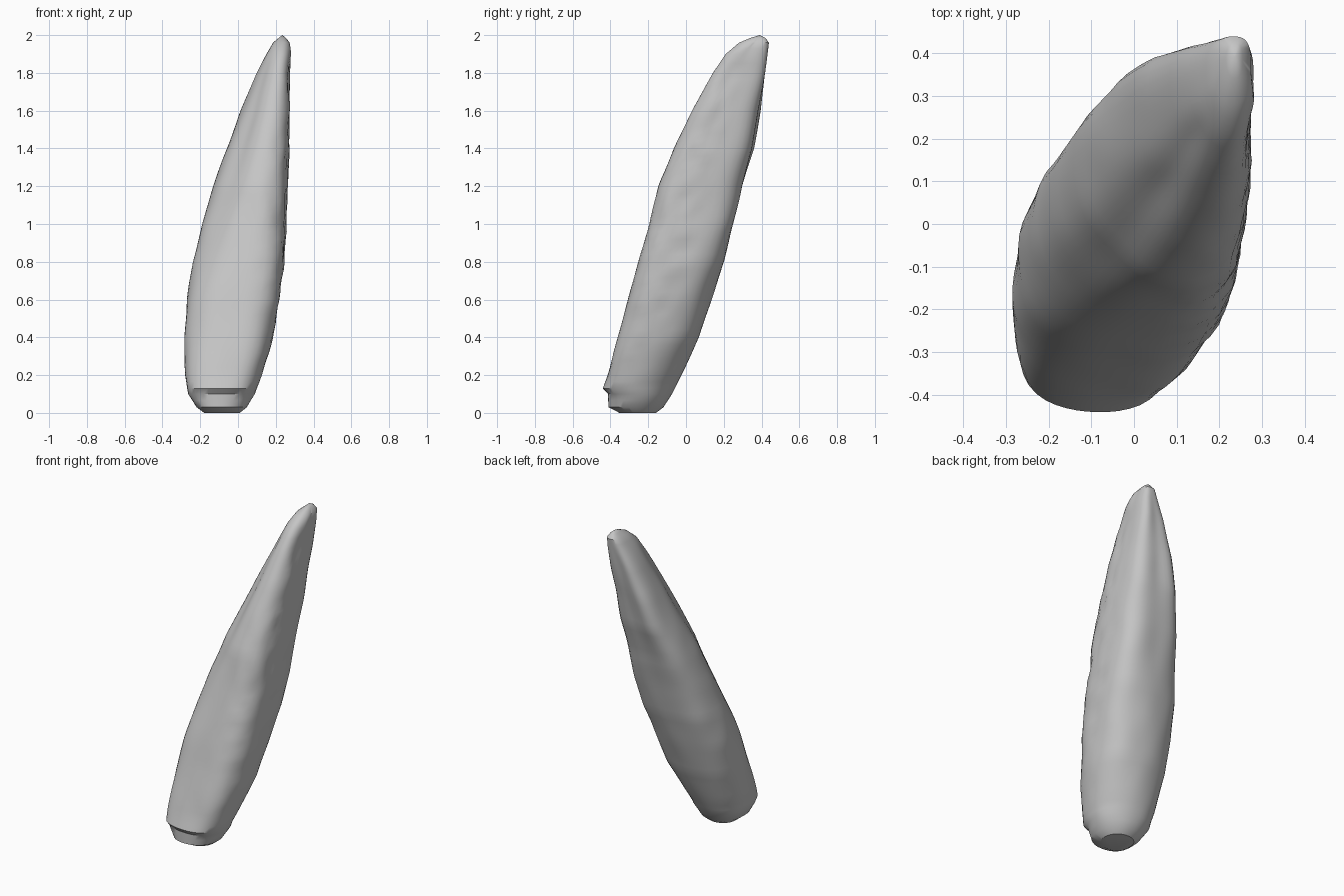
import bpy, bmesh, math
from mathutils import Vector, noise

cube = bpy.data.objects.get("Cube")
if cube:
    bpy.data.objects.remove(cube)

stone = bpy.data.materials.new("pale grey stone")
stone.use_nodes = True
grey = (0.56, 0.56, 0.56, 1)
stone.diffuse_color = grey
bsdf = stone.node_tree.nodes["Principled BSDF"]
bsdf.inputs["Base Color"].default_value = grey
bsdf.inputs["Roughness"].default_value = 0.8

# Height, then the extent in x and in y of the leaning shard
PROFILE = [
    (0.00, -0.18, 0.01, -0.35, -0.16),
    (0.03, -0.22, 0.05, -0.41, -0.12),
    (0.10, -0.265, 0.09, -0.412, -0.075),
    (0.13, -0.27, 0.10, -0.44, -0.06),
    (0.20, -0.28, 0.125, -0.415, -0.025),
    (0.40, -0.283, 0.185, -0.36, 0.07),
    (0.60, -0.27, 0.22, -0.305, 0.135),
    (0.80, -0.24, 0.245, -0.25, 0.20),
    (1.00, -0.19, 0.255, -0.195, 0.25),
    (1.20, -0.13, 0.265, -0.145, 0.295),
    (1.40, -0.06, 0.27, -0.065, 0.36),
    (1.60, 0.015, 0.275, 0.03, 0.393),
    (1.80, 0.10, 0.273, 0.145, 0.417),
    (1.90, 0.15, 0.28, 0.21, 0.43),
    (1.96, 0.185, 0.275, 0.28, 0.437),
    (1.985, 0.215, 0.255, 0.34, 0.42),
]
# Height, then fullness of the corners: back left, back right, front right, ridge
CORNERS = [
    (0.0, -0.05, 0.0, 0.08, -0.05),
    (0.3, -0.02, 0.0, 0.06, 0.12),
    (0.7, 0.06, 0.02, -0.04, 0.14),
    (1.0, 0.17, 0.08, -0.18, 0.12),
    (1.4, 0.15, 0.27, -0.27, 0.1),
    (1.6, 0.16, 0.32, -0.28, 0.1),
    (1.8, 0.22, 0.22, -0.25, 0.1),
    (2.0, 0.1, 0.0, 0.0, 0.0),
]
DIRECTIONS = [math.radians(d) for d in (45, 135, 225, -50)]
SIDES = 48


def corner_weights(z):
    for a, b in zip(CORNERS, CORNERS[1:]):
        if z <= b[0]:
            t = (z - a[0]) / (b[0] - a[0])
            return [u + (v - u) * t for u, v in zip(a[1:], b[1:])]


def unit_section(z):
    """Rounded section in a unit square, its corners filled or cut by height."""
    weights = corner_weights(z)
    pts = []
    for i in range(SIDES):
        a = math.tau * i / SIDES
        c, s = math.cos(a), math.sin(a)
        r = (abs(c) ** 2.2 + abs(s) ** 2.2) ** (-1 / 2.2)
        for d, w in zip(DIRECTIONS, weights):
            r *= 1 + w * max(math.cos(a - d), 0) ** (10 if w > 0 else 5)
        pts.append((r * c, r * s))
    lo = [min(p[k] for p in pts) for k in (0, 1)]
    hi = [max(p[k] for p in pts) for k in (0, 1)]
    return [[(p[k] - lo[k]) / (hi[k] - lo[k]) for k in (0, 1)] for p in pts]


def levels():
    """Subdivide the profile to rings about 0.04 apart."""
    for a, b in zip(PROFILE, PROFILE[1:]):
        n = max(1, round((b[0] - a[0]) / 0.04))
        for i in range(n):
            yield [u + (v - u) * i / n for u, v in zip(a, b)]
    yield PROFILE[-1]


# Shard body: lofted rings with a weathered surface
bm = bmesh.new()
rings = []
for z, x0, x1, y0, y1 in levels():
    centre = Vector(((x0 + x1) / 2, (y0 + y1) / 2, z))
    ring = []
    for u, v in unit_section(z):
        p = Vector((x0 + u * (x1 - x0), y0 + v * (y1 - y0), z))
        out = (p - centre).normalized()
        lump = noise.noise(Vector((p.x * 7, p.y * 7, z * 4))) * 0.006
        # Rougher chips along the ridge and the left side
        rough = max(out.dot(Vector((0.9, -0.44, 0))), 0) ** 4
        rough *= min(1, z / 0.8) if z < 1.95 else 0
        chip = noise.noise(Vector((p.x * 16, p.y * 16, z * 11))) * 0.012 * rough
        ring.append(bm.verts.new(p + out * (lump + chip)))
    rings.append(ring)
for a, b in zip(rings, rings[1:]):
    for i in range(SIDES):
        j = (i + 1) % SIDES
        bm.faces.new((a[i], a[j], b[j], b[i]))
bm.faces.new(rings[0][::-1])

# Pointed tip
tip = bm.verts.new((0.235, 0.39, 2.0))
for i in range(SIDES):
    bm.faces.new((rings[-1][i], rings[-1][(i + 1) % SIDES], tip))
bmesh.ops.recalc_face_normals(bm, faces=bm.faces)

mesh = bpy.data.meshes.new("stone_shard")
bm.to_mesh(mesh)
bm.free()
mesh.materials.append(stone)
shard = bpy.data.objects.new("stone_shard", mesh)
bpy.context.collection.objects.link(shard)
bpy.context.view_layer.objects.active = shard
shard.select_set(True)
bpy.ops.object.shade_smooth_by_angle(angle=math.radians(35))
